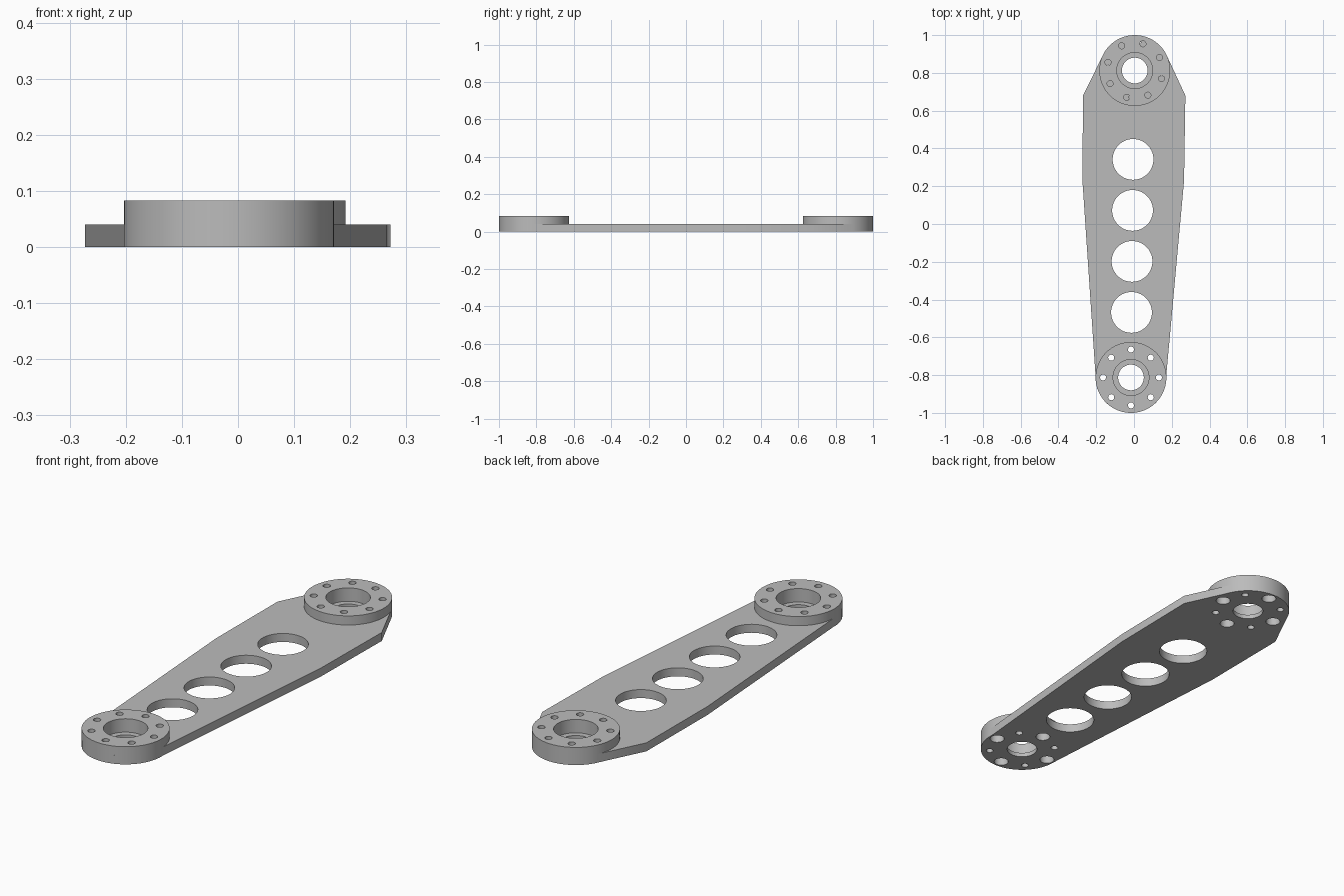
import bpy, bmesh
from math import cos, sin, pi, radians

if "Cube" in bpy.data.objects:
    bpy.data.objects.remove(bpy.data.objects["Cube"])

PLATE_TOP, BOSS_TOP = 0.04, 0.083
BOSS_R, BOLT_CIRCLE, BOLT_R = 0.1875, 0.148, 0.016
FRONT, BACK = (-0.016, -0.8125), (0.004, 0.8125)

grey = bpy.data.materials.new("light_grey_metal")
grey.use_nodes = True
grey.diffuse_color = (0.5, 0.5, 0.5, 1)
grey.node_tree.nodes["Principled BSDF"].inputs["Base Color"].default_value = (0.5, 0.5, 0.5, 1)


def arc(centre, radius, start, end, steps):
    """Points along an arc, angles in degrees."""
    angles = [radians(start + (end - start) * i / steps) for i in range(steps + 1)]
    return [(centre[0] + radius * cos(a), centre[1] + radius * sin(a)) for a in angles]


def prism(name, outline, bottom, top):
    """Extrude a flat counter-clockwise outline upwards."""
    bm = bmesh.new()
    face = bm.faces.new([bm.verts.new((x, y, bottom)) for x, y in outline])
    extruded = bmesh.ops.extrude_face_region(bm, geom=[face], use_keep_orig=True)["geom"]
    for v in extruded:
        if isinstance(v, bmesh.types.BMVert):
            v.co.z = top
    bmesh.ops.recalc_face_normals(bm, faces=bm.faces)
    mesh = bpy.data.meshes.new(name)
    bm.to_mesh(mesh)
    bm.free()
    mesh.materials.append(grey)
    obj = bpy.data.objects.new(name, mesh)
    bpy.context.collection.objects.link(obj)
    return obj


def cylinder(name, centre, radius, bottom, top, sides):
    return prism(name, arc(centre, radius, 0, 360 - 360 / sides, sides - 1), bottom, top)


def drill(obj, holes):
    """Cut (centre, radius, bottom, top, sides) holes, then bake the result."""
    cutters = [cylinder("hole_cutter", *hole) for hole in holes]
    for cutter in cutters:
        cutter.hide_render = True
        mod = obj.modifiers.new("hole", 'BOOLEAN')
        mod.operation, mod.solver, mod.object = 'DIFFERENCE', 'EXACT', cutter
    depsgraph = bpy.context.evaluated_depsgraph_get()
    baked = bpy.data.meshes.new_from_object(obj.evaluated_get(depsgraph))
    obj.modifiers.clear()
    obj.data = baked
    for cutter in cutters:
        bpy.data.objects.remove(cutter)


def bolt_points(centre, turn):
    return arc(centre, BOLT_CIRCLE, turn, turn + 315, 7)


# Tapered arm plate with a rounded end around each hub
outline = (arc(BACK, BOSS_R, 22, 158, 36)
           + [(-0.27, 0.68), (-0.273, 0.23)]
           + arc(FRONT, BOSS_R, 178, 364, 48)
           + [(0.265, 0.23), (0.272, 0.68)])
plate = prism("arm_plate", outline, 0, PLATE_TOP)

# Lightening holes along the middle
holes = [((-0.005 - 0.0027 * i, 0.342 - 0.27 * i), 0.108, -0.1, 0.2, 64) for i in range(4)]
# Stepped hub bores, and alternating wide and narrow bolt holes
for hub in (FRONT, BACK):
    holes.append((hub, 0.068, -0.1, 0.2, 48))
    holes.append((hub, 0.095, 0.02, 0.2, 64))
    for i, point in enumerate(bolt_points(hub, 0)):
        holes.append((point, BOLT_R if i % 2 else 0.032, -0.1, 0.2, 24))
drill(plate, holes)

# Raised hub rings; the back one is turned against the plate's bolt pattern
rings = []
for name, hub, turn in (("front_hub_ring", FRONT, 0), ("back_hub_ring", BACK, 28)):
    ring = cylinder(name, hub, BOSS_R, PLATE_TOP, BOSS_TOP, 96)
    drill(ring, [(hub, 0.095, -0.1, 0.2, 64)]
          + [(point, BOLT_R, -0.1, 0.2, 24) for point in bolt_points(hub, turn)])
    rings.append(ring)

# Smooth round walls, crisp edges
bpy.ops.object.select_all(action='DESELECT')
for obj in [plate] + rings:
    obj.select_set(True)
bpy.context.view_layer.objects.active = plate
bpy.ops.object.shade_smooth_by_angle(angle=radians(30))
